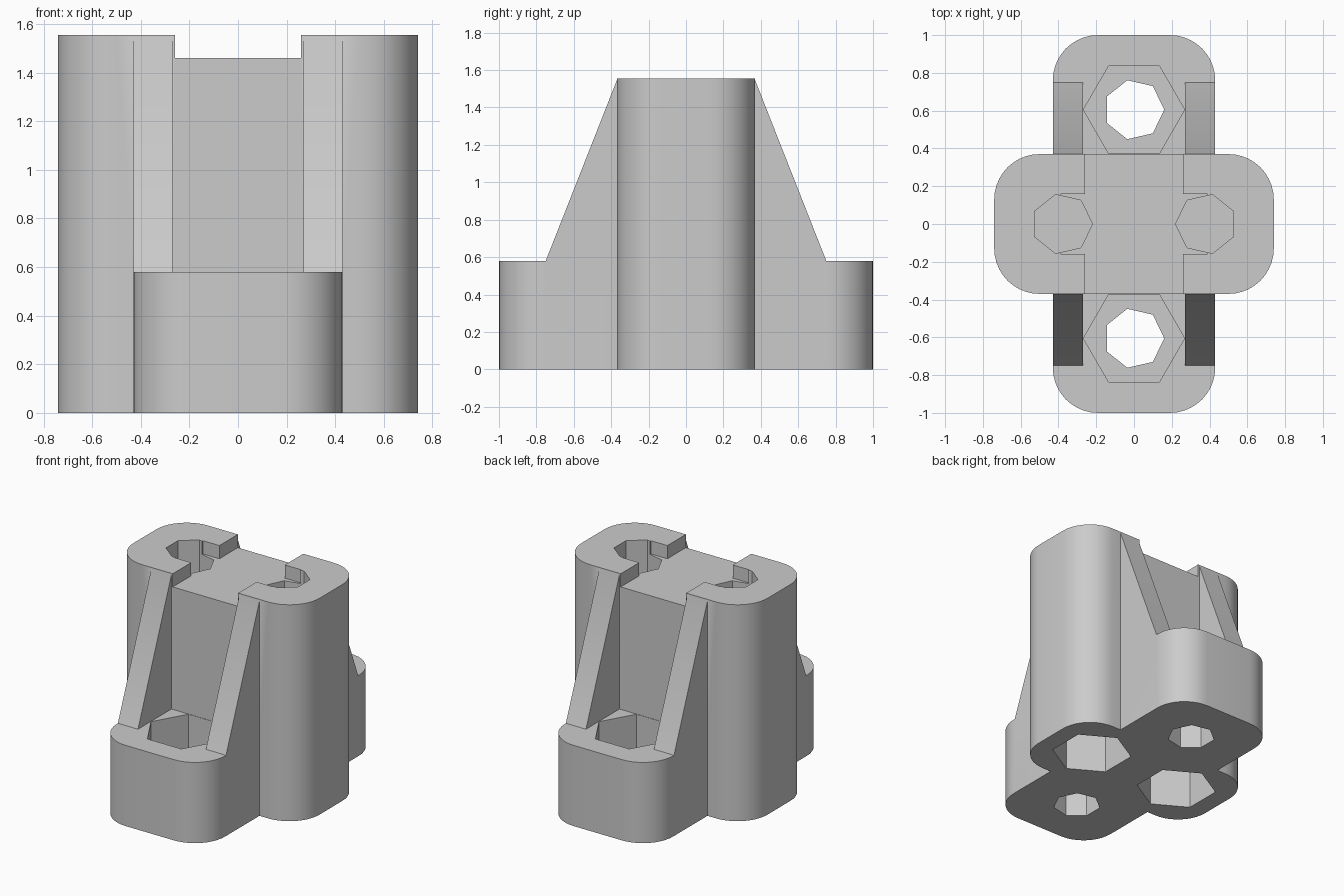
import bpy, bmesh
from math import pi, cos, sin, radians

cube = bpy.data.objects.get("Cube")
if cube:
    bpy.data.objects.remove(cube, do_unlink=True)

grey = bpy.data.materials.new("plain grey")
grey.use_nodes = True
colour = (0.6, 0.6, 0.6, 1)
grey.diffuse_color = colour
grey.node_tree.nodes["Principled BSDF"].inputs["Base Color"].default_value = colour


def prism(name, points, offset, direction):
    """Extrude a closed outline, given as 3D points starting at offset."""
    bm = bmesh.new()
    face = bm.faces.new([bm.verts.new(p) for p in points])
    new = bmesh.ops.extrude_face_region(bm, geom=[face])["geom"]
    verts = [v for v in new if isinstance(v, bmesh.types.BMVert)]
    bmesh.ops.translate(bm, verts=verts, vec=direction)
    bmesh.ops.translate(bm, verts=bm.verts, vec=offset)
    bmesh.ops.recalc_face_normals(bm, faces=bm.faces)
    mesh = bpy.data.meshes.new(name)
    bm.to_mesh(mesh)
    bm.free()
    mesh.materials.append(grey)
    obj = bpy.data.objects.new(name, mesh)
    bpy.context.collection.objects.link(obj)
    return obj


def rounded_block(name, hx, hy, height, r=0.24, steps=10):
    pts = []
    for k, (sx, sy) in enumerate([(1, 1), (-1, 1), (-1, -1), (1, -1)]):
        for i in range(steps + 1):
            a = (k + i / steps) * pi / 2
            pts.append((sx * (hx - r) + r * cos(a), sy * (hy - r) + r * sin(a), 0))
    return prism(name, pts, (0, 0, 0), (0, 0, height))


def polygon_hole(name, sides, r, x, y, z0, z1, turn=0):
    angles = [turn + 2 * pi * i / sides for i in range(sides)]
    pts = [(r * cos(a), r * sin(a), 0) for a in angles]
    return prism(name, pts, (x, y, z0), (0, 0, z1 - z0))


def box(name, x0, x1, hy, z0, z1):
    pts = [(x0, -hy, z0), (x1, -hy, z0), (x1, hy, z0), (x0, hy, z0)]
    return prism(name, pts, (0, 0, 0), (0, 0, z1 - z0))


def combine(target, parts, operation):
    bpy.context.view_layer.objects.active = target
    for part in parts:
        mod = target.modifiers.new("combine", "BOOLEAN")
        mod.operation, mod.solver, mod.object = operation, "EXACT", part
        bpy.ops.object.modifier_apply(modifier=mod.name)
        bpy.data.objects.remove(part, do_unlink=True)


HEIGHT, BASE, FLOOR = 1.555, 0.58, 1.46

# Tall body, crossing base and four sloping ribs
bracket = rounded_block("bracket_body", 0.74, 0.37, HEIGHT)
solids = [rounded_block("base", 0.43, 1.0, BASE)]
for sx in (-1, 1):
    for sy in (-1, 1):
        side = [(0, sy * 0.3, BASE - 0.1), (0, sy * 0.75, BASE - 0.1),
                (0, sy * 0.75, BASE), (0, sy * 0.37, HEIGHT - 0.01),
                (0, sy * 0.3, HEIGHT - 0.01)]
        solids.append(prism("rib", side, (sx * 0.27, 0, 0), (sx * 0.16, 0, 0)))
combine(bracket, solids, "UNION")

# Top channel with side notches, nut pockets and screw holes
cuts = [box("channel", -0.26, 0.26, 0.6, FLOOR, 1.7),
        box("notch", -0.39, 0.39, 0.16, FLOOR, 1.7)]
for s in (-1, 1):
    cuts += [
        polygon_hole("base_nut_pocket", 6, 0.268, 0, s * 0.605, 0.24, BASE + 0.02),
        polygon_hole("base_screw_hole", 7, 0.16, 0, s * 0.605, -0.1, 0.4),
        polygon_hole("body_nut_pocket", 6, 0.27, s * 0.375, 0, -0.1, 0.4, pi / 2),
        polygon_hole("body_screw_hole", 7, 0.16, s * 0.38, 0, 0.43, 1.7,
                     pi if s > 0 else 0),
    ]
combine(bracket, cuts, "DIFFERENCE")

# Smooth the rounded corners, keep the edges crisp
bpy.ops.object.select_all(action="DESELECT")
bracket.select_set(True)
bpy.context.view_layer.objects.active = bracket
bpy.ops.object.shade_smooth_by_angle(angle=radians(25))
